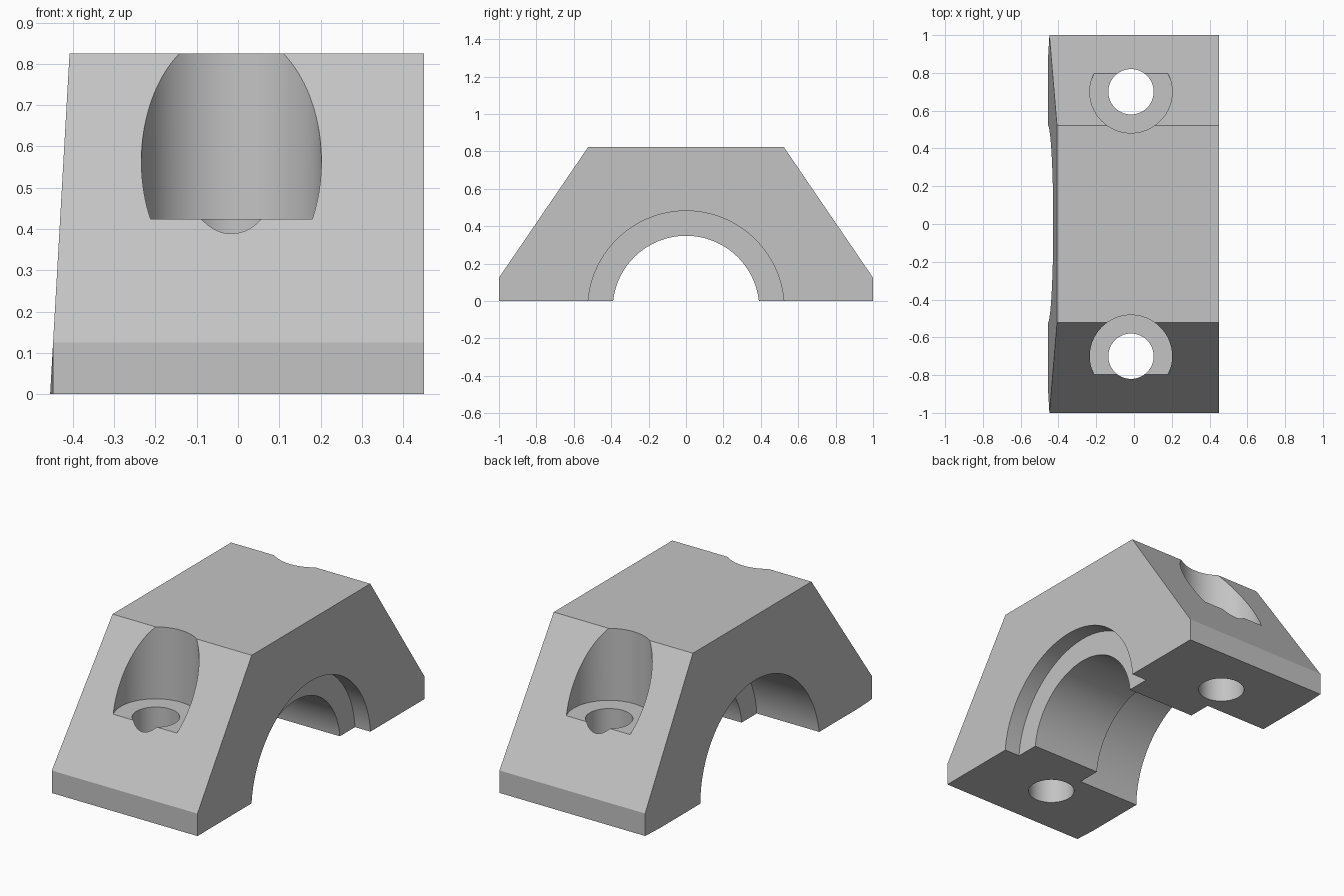
import bpy, bmesh, math
from mathutils import Vector

cube = bpy.data.objects.get("Cube")
if cube:
    bpy.data.objects.remove(cube, do_unlink=True)

# Single grey finish
grey = bpy.data.materials.new("light_grey")
grey.use_nodes = True
colour = (0.55, 0.55, 0.55, 1)
grey.diffuse_color = colour
grey.node_tree.nodes["Principled BSDF"].inputs["Base Color"].default_value = colour

HEIGHT = 0.825
BORE_Z = -0.043


def slice_off(bm, point, normal):
    """Cut away everything on the normal side and cap the opening."""
    geom = bm.verts[:] + bm.edges[:] + bm.faces[:]
    cut = bmesh.ops.bisect_plane(bm, geom=geom, plane_co=point, plane_no=normal,
                                 clear_outer=True)
    edges = [e for e in cut["geom_cut"] if isinstance(e, bmesh.types.BMEdge)]
    bmesh.ops.holes_fill(bm, edges=edges, sides=0)


# Clamp body: extruded trapezoid profile with a drafted left-hand side
bm = bmesh.new()
profile = [(-1, 0), (1, 0), (1, 0.125), (0.522, HEIGHT), (-0.522, HEIGHT), (-1, 0.125)]
face = bm.faces.new([bm.verts.new((-0.5, y, z)) for y, z in profile])
ext = bmesh.ops.extrude_face_region(bm, geom=[face])
moved = [v for v in ext["geom"] if isinstance(v, bmesh.types.BMVert)]
bmesh.ops.translate(bm, verts=moved, vec=(0.95, 0, 0))
bmesh.ops.recalc_face_normals(bm, faces=bm.faces)
slice_off(bm, Vector((-0.455, 0, 0)), Vector((-HEIGHT, 0, 0.047)).normalized())
# Small corner reliefs on the feet
for side in (-1, 1):
    slice_off(bm, Vector((-0.448, side, 0)), Vector((-0.12, side * 0.007, 0)).normalized())
bmesh.ops.recalc_face_normals(bm, faces=bm.faces)
mesh = bpy.data.meshes.new("clamp_body")
bm.to_mesh(mesh)
bm.free()
mesh.materials.append(grey)
body = bpy.data.objects.new("clamp_body", mesh)
bpy.context.collection.objects.link(body)


def drill(radius, start, end):
    """Subtract a cylinder running from start to end."""
    start, end = Vector(start), Vector(end)
    axis = end - start
    bpy.ops.mesh.primitive_cylinder_add(
        vertices=128, radius=radius, depth=axis.length, location=(start + end) / 2,
        rotation=axis.to_track_quat("Z", "Y").to_euler())
    cutter = bpy.context.object
    cutter.name = "drill_cutter"
    cutter.hide_render = True
    cutter.data.materials.append(grey)
    bpy.context.view_layer.objects.active = body
    mod = body.modifiers.new("drill", "BOOLEAN")
    mod.operation = "DIFFERENCE"
    mod.solver = "EXACT"
    mod.object = cutter
    bpy.ops.object.modifier_apply(modifier=mod.name)
    bpy.data.objects.remove(cutter, do_unlink=True)


# Stepped bore: narrow ridge between two wider recesses
drill(0.392, (-0.7, 0, BORE_Z), (0.7, 0, BORE_Z))
drill(0.525, (-0.7, 0, BORE_Z), (-0.07, 0, BORE_Z))
drill(0.525, (0.355, 0, BORE_Z), (0.7, 0, BORE_Z))

# Bolt holes with counterbores
for side in (-1, 1):
    drill(0.12, (-0.016, side * 0.7, -0.2), (-0.016, side * 0.7, 1))
    drill(0.218, (-0.016, side * 0.7, 0.424), (-0.016, side * 0.7, 1.1))

bpy.ops.object.select_all(action="DESELECT")
body.select_set(True)
bpy.context.view_layer.objects.active = body
bpy.ops.object.shade_smooth_by_angle(angle=math.radians(4))
